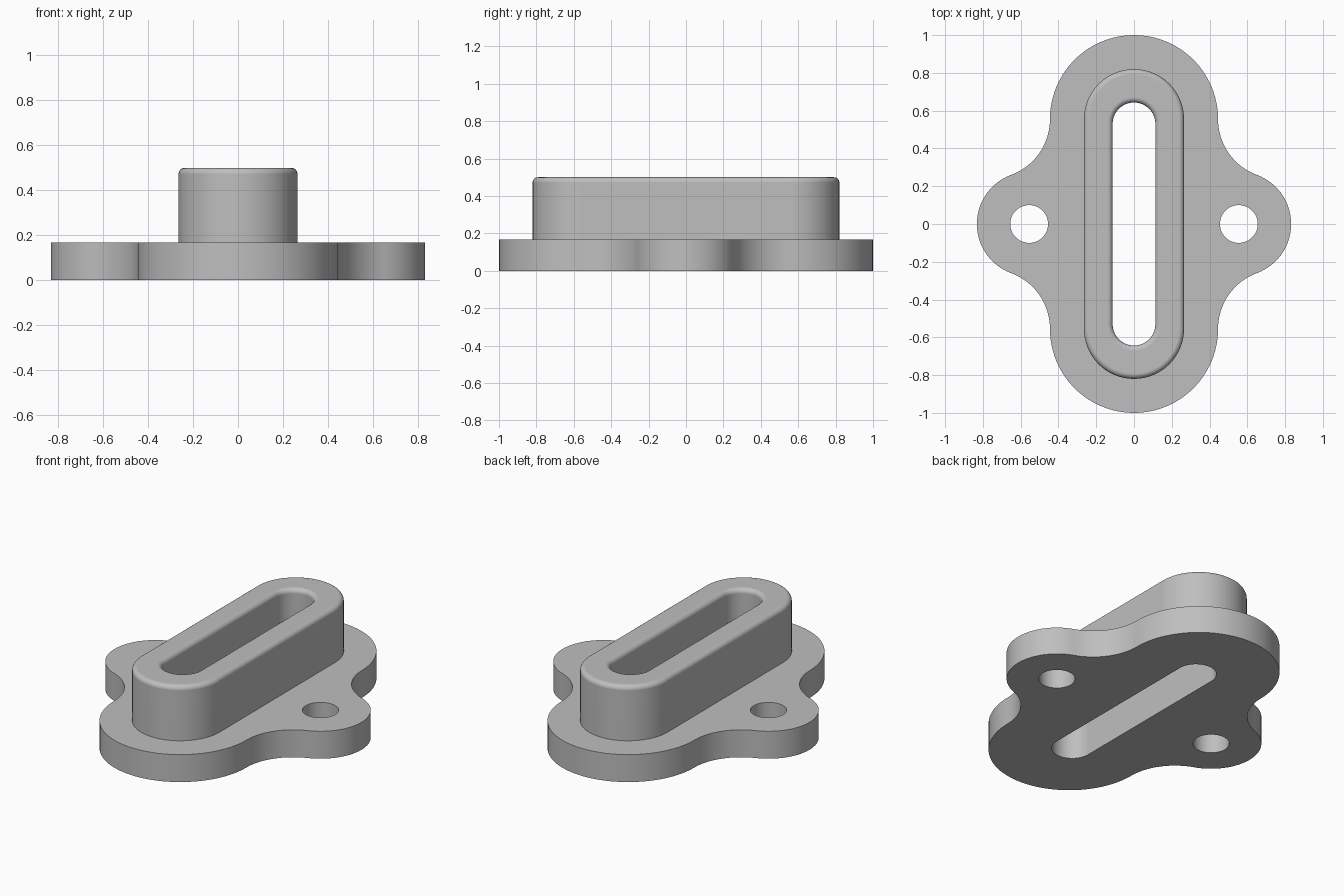
import bpy
import bmesh
from math import pi, sin, cos, atan2, hypot

cube = bpy.data.objects.get("Cube")
if cube:
    bpy.data.objects.remove(cube, do_unlink=True)

PLATE_TOP, BOSS_TOP = 0.167, 0.5
LOBE_Y, LOBE_R = 0.555, 0.445
EAR_X, EAR_R, HOLE_R = 0.555, 0.277, 0.1
BOSS_R, SLOT_R, SLOT_Y = 0.265, 0.113, 0.53
FILLET, STEPS = 0.028, 6


def arc(cx, cy, r, a0, a1, n):
    return [(cx + r * cos(a0 + (a1 - a0) * i / n),
             cy + r * sin(a0 + (a1 - a0) * i / n)) for i in range(n + 1)]


def stadium(r, c):
    return arc(0, c, r, 0, pi, 32) + arc(0, -c, r, pi, 2 * pi, 32)


def plate_outline():
    # Concave blend arc tangent to the end lobe and the ear
    dx = LOBE_R - EAR_X
    blend = (dx * dx + LOBE_Y ** 2 - EAR_R ** 2) / (2 * (EAR_R - dx))
    bx = LOBE_R + blend
    a = atan2(LOBE_Y, bx - EAR_X)
    quarter = (arc(EAR_X, 0, EAR_R, 0, a, 16)
               + arc(bx, LOBE_Y, blend, a + pi, pi, 16)[1:]
               + arc(0, LOBE_Y, LOBE_R, 0, pi / 2, 24)[1:])
    half = quarter + [(-x, y) for x, y in quarter[-2::-1]]
    return half + [(x, -y) for x, y in half[-2:0:-1]]


bm = bmesh.new()


def ring(points, z):
    verts = [bm.verts.new((x, y, z)) for x, y in points]
    for i, v in enumerate(verts):
        bm.edges.new((verts[i - 1], v))
    return verts


def bridge(a, b):
    for i in range(len(a)):
        bm.faces.new((a[i - 1], a[i], b[i], b[i - 1]))


def cap(*rings):
    edges = [bm.edges.get((r[i - 1], r[i])) for r in rings for i in range(len(r))]
    bmesh.ops.triangle_fill(bm, edges=edges, use_beauty=True)


# Plate rim and the two bolt holes
bottom, top = [], []
for outline in (plate_outline(),
                arc(EAR_X, 0, HOLE_R, 0, 2 * pi, 48)[:-1],
                arc(-EAR_X, 0, HOLE_R, 0, 2 * pi, 48)[:-1]):
    bottom.append(ring(outline, 0))
    top.append(ring(outline, PLATE_TOP))
    bridge(bottom[-1], top[-1])

# Slotted boss: outer wall, rounded rim, slot wall down through the plate
section = [(BOSS_R, LOBE_Y, PLATE_TOP)]
angles = [pi / 2 * i / STEPS for i in range(STEPS + 1)]
section += [(BOSS_R - FILLET + FILLET * cos(t), LOBE_Y,
             BOSS_TOP - FILLET + FILLET * sin(t)) for t in angles]
section += [(SLOT_R + FILLET - FILLET * cos(t), SLOT_Y,
             BOSS_TOP - FILLET + FILLET * sin(t)) for t in reversed(angles)]
section.append((SLOT_R, SLOT_Y, 0))
rings = [ring(stadium(r, c), z) for r, c, z in section]
for a, b in zip(rings, rings[1:]):
    bridge(a, b)

# Flat plate faces around the boss and the slot
cap(*top, rings[0])
cap(*bottom, rings[-1])
bmesh.ops.recalc_face_normals(bm, faces=bm.faces[:])

mesh = bpy.data.meshes.new("slotted_flange")
bm.to_mesh(mesh)
bm.free()
flange = bpy.data.objects.new("slotted_flange", mesh)
bpy.context.collection.objects.link(flange)

# Plain grey metal
grey = bpy.data.materials.new("light_grey")
grey.use_nodes = True
colour = (0.52, 0.52, 0.52, 1)
grey.diffuse_color = colour
grey.node_tree.nodes["Principled BSDF"].inputs["Base Color"].default_value = colour
mesh.materials.append(grey)

bpy.ops.object.select_all(action="DESELECT")
flange.select_set(True)
bpy.context.view_layer.objects.active = flange
bpy.ops.object.shade_smooth_by_angle(angle=pi / 6)
weighted = flange.modifiers.new("flat_face_normals", "WEIGHTED_NORMAL")
weighted.keep_sharp = True
